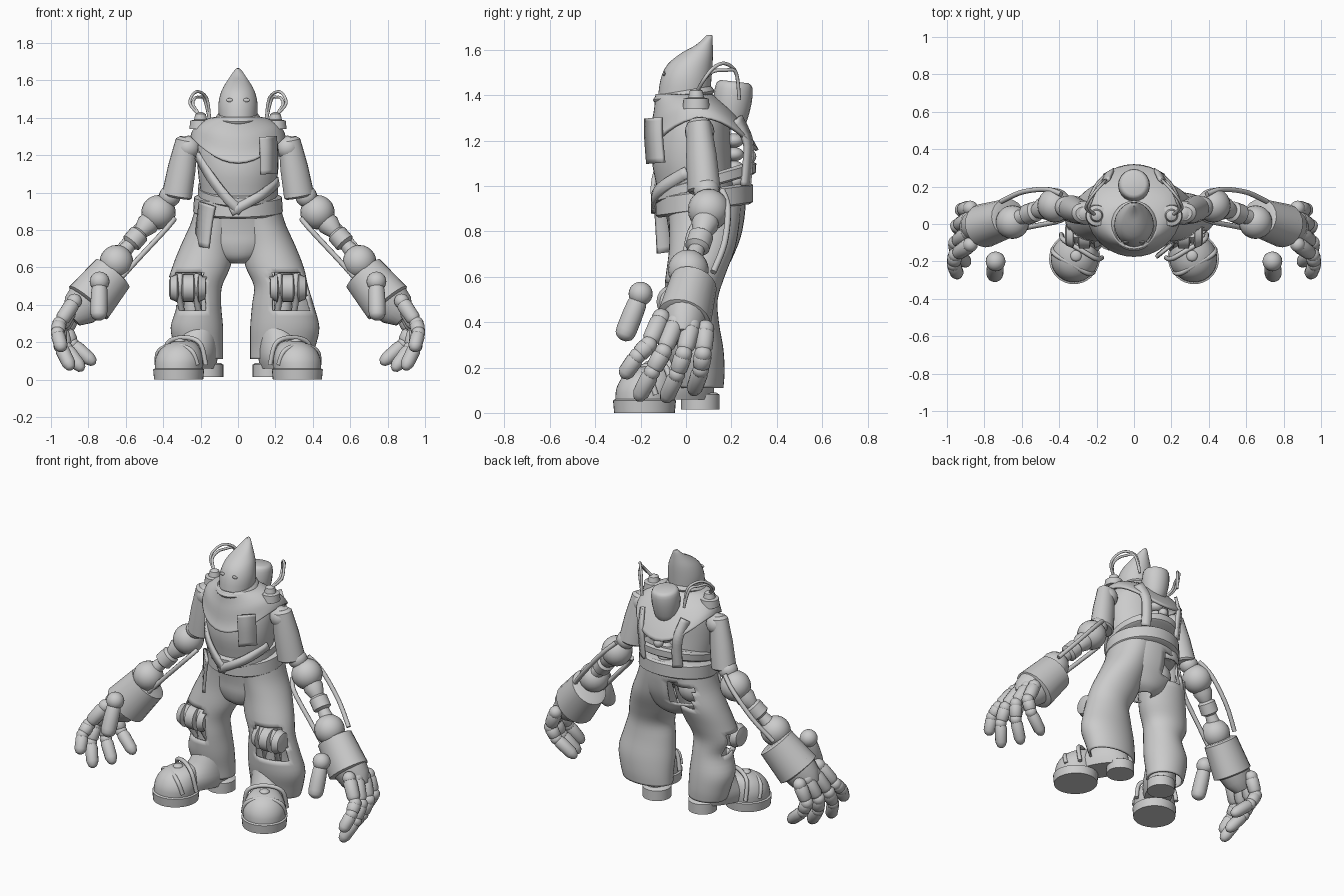
import bpy, bmesh, math
from mathutils import Vector, Matrix

if "Cube" in bpy.data.objects:
    bpy.data.objects.remove(bpy.data.objects["Cube"])

grey = bpy.data.materials.new("plain grey")
grey.use_nodes = True
grey.diffuse_color = (0.6, 0.6, 0.6, 1)
grey.node_tree.nodes["Principled BSDF"].inputs["Base Color"].default_value = (0.6, 0.6, 0.6, 1)


def finish(name, bm, thick=0, angle=40):
    bmesh.ops.recalc_face_normals(bm, faces=bm.faces)
    me = bpy.data.meshes.new(name)
    bm.to_mesh(me)
    bm.free()
    ob = bpy.data.objects.new(name, me)
    bpy.context.collection.objects.link(ob)
    me.materials.append(grey)
    if thick:
        mod = ob.modifiers.new("cloth", 'SOLIDIFY')
        mod.thickness = thick
    bpy.ops.object.select_all(action='DESELECT')
    ob.select_set(True)
    bpy.context.view_layer.objects.active = ob
    bpy.ops.object.shade_smooth_by_angle(angle=math.radians(angle))
    return ob


def spline(rows, k):
    """Catmull-Rom refinement of a list of equal-length tuples."""
    out = []
    for i in range(len(rows) - 1):
        a, b, c, d = (rows[max(i - 1, 0)], rows[i], rows[i + 1], rows[min(i + 2, len(rows) - 1)])
        for j in range(k):
            t = j / k
            out.append([q + t / 2 * (r - p + t * (2*p - 5*q + 4*r - s + t * (3*(q - r) + s - p)))
                        for p, q, r, s in zip(a, b, c, d)])
    return out + [list(rows[-1])]


def loft(name, rings, k=3, n=36, cap=True, tear=None, thick=0, mat=None):
    """Skin elliptical rings (cx, cy, cz, rx, ry, tilt, sag)."""
    bm = bmesh.new()
    rows = []
    for r in spline([tuple(r) + (0,) * (7 - len(r)) for r in rings], k):
        row = []
        for i in range(n):
            a = 2 * math.pi * i / n
            c, s = math.cos(a), math.sin(a)
            row.append(bm.verts.new((r[0] + r[3]*c, r[1] + r[4]*s, r[2] + r[5]*s + r[6]*s*s)))
        rows.append(row)
    for lo, hi in zip(rows, rows[1:]):
        for i in range(n):
            j = (i + 1) % n
            bm.faces.new((lo[i], lo[j], hi[j], hi[i]))
    if cap:
        bm.faces.new(rows[0])
        bm.faces.new(rows[-1])
    if tear:
        gone = [f for f in bm.faces if tear(f.calc_center_median())]
        bmesh.ops.delete(bm, geom=gone, context='FACES')
    if mat:
        bm.transform(mat)
    return finish(name, bm, thick)


def limb(name, a, b, profile, n=20, wide=1, k=1):
    """Turned shape from a to b; profile holds (fraction, radius)."""
    a, b = Vector(a), Vector(b)
    d = b - a
    mat = Matrix.Translation(a) @ d.to_track_quat('Z', 'Y').to_matrix().to_4x4()
    return loft(name, [(0, 0, t * d.length, r, r * wide) for t, r in profile], k, n, mat=mat)


def ball(name, c, r, scale=(1, 1, 1)):
    bm = bmesh.new()
    bmesh.ops.create_uvsphere(bm, u_segments=20, v_segments=12, radius=r)
    bmesh.ops.scale(bm, vec=scale, verts=bm.verts)
    bmesh.ops.translate(bm, vec=c, verts=bm.verts)
    return finish(name, bm)


def tube(name, pts, r):
    cu = bpy.data.curves.new(name, 'CURVE')
    cu.dimensions = '3D'
    cu.bevel_depth, cu.bevel_resolution, cu.use_fill_caps = r, 2, True
    path = spline(pts, 5)
    sp = cu.splines.new('POLY')
    sp.points.add(len(path) - 1)
    for p, q in zip(sp.points, path):
        p.co = (*q, 1)
    cu.materials.append(grey)
    ob = bpy.data.objects.new(name, cu)
    bpy.context.collection.objects.link(ob)


def ribbon(name, pts, width, thick=0.018, hub=(0, 0.06)):
    """Flat strap along pts, facing away from a vertical hub."""
    bm = bmesh.new()
    path = [Vector(p) for p in spline(pts, 4)]
    rows = []
    for i, p in enumerate(path):
        tan = path[min(i + 1, len(path) - 1)] - path[max(i - 1, 0)]
        side = tan.cross(Vector((p.x - hub[0], p.y - hub[1], 0.02))).normalized() * width / 2
        rows.append([bm.verts.new(p + side), bm.verts.new(p - side)])
    for (a, b), (c, d) in zip(rows, rows[1:]):
        bm.faces.new((a, b, d, c))
    return finish(name, bm, thick)


# Head hood with a backward-leaning point
loft("hood", [(0, -.01, 1.38, .1, .115), (0, 0, 1.47, .105, .112), (0, .018, 1.545, .088, .1, .01),
              (0, .048, 1.6, .055, .07, .015), (0, .08, 1.642, .024, .036, .02), (0, .1, 1.665, .004, .008)])
loft("hood_band", [(0, -.01, 1.385, .11, .125, .02), (0, -.01, 1.4, .122, .135, .02), (0, -.01, 1.42, .106, .12, .02)])
for s in (1, -1):
    ball("eye_hole", (s * .045, -.097, 1.495), .015, (1.2, .4, .7))

# Torso, cowl and cape
loft("torso", [(0, .06, .9, .2, .17), (0, .04, 1.0, .2, .17), (0, .025, 1.12, .215, .175),
               (0, .03, 1.25, .215, .165), (0, .04, 1.34, .18, .15), (0, .01, 1.4, .1, .11)])
loft("cowl", [(0, -.01, 1.405, .115, .125), (0, 0, 1.395, .16, .14, .02, -.03), (0, .03, 1.365, .215, .18, .02, -.06),
              (0, .06, 1.33, .245, .22, .01, -.11), (0, .072, 1.3, .255, .248, 0, -.14)], cap=False, thick=.015)

# Belts and straps
loft("upper_belt", [(0, .08, .985, .2, .215, .065), (0, .08, .995, .215, .228, .065),
                    (0, .08, 1.035, .215, .23, .065), (0, .08, 1.045, .2, .21, .065)], 1)
loft("lower_belt", [(0, .08, .89, .23, .2, .03), (0, .08, .9, .24, .215, .03),
                    (0, .08, .975, .235, .215, .03), (0, .08, .985, .215, .2, .03)], 1)
ribbon("chest_strap", [(-.225, -.02, 1.2), (-.15, -.12, 1.08), (-.06, -.153, .97), (.02, -.148, .9)], .05)
ribbon("side_strap", [(.22, 0, 1.06), (.15, -.105, 1.0), (.06, -.15, .95), (-.04, -.15, .9)], .05)
ribbon("chest_patch", [(.165, -.15, 1.3), (.17, -.15, 1.22), (.17, -.14, 1.1)], .11)
ribbon("hip_patch", [(-.17, -.1, .94), (-.185, -.09, .85), (-.2, -.08, .71)], .12)
for s in (1, -1):
    ribbon("back_strap", [(s * .16, .23, 1.3), (s * .14, .28, 1.2), (s * .13, .28, 1.1), (s * .13, .27, 1.0)], .06)

# Back tank, spine and knob
limb("back_tank", (0, .19, 1.25), (0, .215, 1.46), [(0, .04), (.15, .07), (.6, .085), (.92, .08), (1, .06)], k=3)
for z in (1.02, 1.08, 1.14, 1.2):
    ball("spine_bead", (0, .21, z), .045, (1, 1, .7))
ball("back_knob", (0, .28, 1.13), .03)

# Trouser seat and hip joint, seat torn at the rear right
rear_tear = lambda c: c.y > .12 and -.2 < c.x < -.05 and .73 < c.z < .87
loft("trouser_seat", [(0, .075, .97, .215, .18), (0, .085, .88, .225, .165), (0, .085, .79, .23, .15),
                      (0, .075, .72, .2, .135), (0, .07, .66, .13, .11), (0, .07, .63, .05, .07)],
     cap=False, thick=-.01, k=4, tear=rear_tear)
ball("hip_joint", (-.11, .07, .8), .1)

for s in (1, -1):
    p = lambda x, y, z: (s * x, y, z)
    low, w = (.25, .185) if s > 0 else (.22, .14)

    # Trouser legs with torn knees, the right one torn further round
    def torn(c):
        front = c.y < -.03 and .385 < c.z < .565 and .175 < abs(c.x) < .4
        return front or (s < 0 and ((c.x < -.32 and c.y < .08 and .4 < c.z < .55) or rear_tear(c)))
    loft("trouser_leg", [(s * .1, .08, .93, .125, .165), (s * .125, .08, .83, .13, .155), (s * .16, .07, .72, .145, .145),
                         (s * .197, .04, .6, .155, .13), (s * .23, .02, .5, .145, .12), (s * (low - .01), .025, .4, w - .02, .12),
                         (s * low, .04, .28, w, .125), (s * (low - .01), .055, .18, w - .01, .115),
                         (s * (low - .02), .06, .11, w - .02, .105)], cap=False, thick=.012, k=4, tear=torn)
    # Knee machinery
    limb("knee_axle", p(.17, -.055, .49), p(.37, -.055, .49),
         [(0, .03), (.02, .06), (.2, .075), (.24, .05), (.3, .045), (.34, .075), (.62, .075), (.66, .045),
          (.74, .05), (.78, .075), (.96, .06), (1, .03)])
    for x in (.22, .31):
        tube("knee_rod", [p(x, -.06, .56), p(x, -.09, .5), p(x, -.05, .42), p(x - .02, 0, .32)], .016)
    limb("shin", p(.25, 0, .62), p(.23, .03, .1), [(0, .06), (.3, .045), (1, .06)])

    # Boots turned outward
    foot = Matrix.Translation(p(.235, -.04, 0)) @ Matrix.Rotation(s * math.radians(30), 4, 'Z')
    at = lambda x, y, z: tuple(foot @ Vector((x, y, z)))
    loft("toe_sole", [(0, -.165, 0, .13, .135), (0, -.165, .055, .135, .14), (0, -.165, .062, .122, .128)], 1, mat=foot)
    loft("heel_sole", [(-s * .01, .125, .015, .085, .085), (-s * .01, .125, .08, .085, .085),
                       (-s * .01, .125, .09, .07, .07)], 1, mat=foot)
    loft("boot_toe", [(0, -.165, .055, .125, .13), (0, -.16, .11, .126, .128), (0, -.145, .165, .103, .11),
                      (0, -.12, .2, .06, .075), (0, -.11, .21, .01, .01)], mat=foot)
    loft("boot_body", [(0, 0, .06, .085, .18), (0, .01, .12, .1, .17), (0, .04, .2, .095, .12),
                       (0, .06, .28, .085, .09)], mat=foot)
    for y, z in ((-.2, .185), (-.11, .225)):
        tube("boot_strap", [at(-.125, y + .02, .08), at(-.1, y, z - .03), at(0, y, z),
                            at(.1, y, z - .03), at(.125, y + .02, .08)], .013)
    ball("boot_buckle", at(0, -.15, .205), .03, (1, 1, .5))

    # Shoulder stud and looping cables
    loft("shoulder_stud", [(s * .2, .045, 1.34, .06, .06), (s * .2, .045, 1.385, .055, .055),
                           (s * .2, .045, 1.39, .035, .035), (s * .2, .045, 1.42, .028, .028),
                           (s * .2, .045, 1.43, .01, .01)], 1)
    for d in (0, .015):
        tube("shoulder_cable", [p(.2, .045, 1.41), p(.255 - d, .08, 1.47), p(.245 - d, .12, 1.52 - d),
                                p(.21, .17, 1.54 - 2 * d), p(.165 + d, .22, 1.5), p(.15, .235, 1.38)], .008)

    # Upper arm and elbow
    ball("shoulder_ball", p(.265, .06, 1.24), .065)
    limb("upper_arm", p(.272, .055, 1.295), p(.328, .08, .975),
         [(0, .035), (.05, .052), (.5, .066), (.97, .072), (1, .062)], wide=1.15)
    ball("elbow_cuff", p(.365, .09, .98), .058)
    ball("elbow_ball", p(.425, .1, .895), .092)
    # Forearm bone, wrist ball and guide rods
    limb("forearm", p(.44, .1, .88), p(.65, .02, .64),
         [(0, .05), (.22, .06), (.38, .04), (.42, .055), (.62, .055), (.66, .035), (1, .05)])
    ball("wrist_ball", p(.65, .01, .63), .09)
    tube("outer_rod", [p(.39, .16, .98), p(.47, .185, .9), p(.6, .17, .75), p(.71, .12, .62)], .014)
    tube("inner_rod", [p(.34, .07, .86), p(.39, .02, .8), p(.53, -.01, .65), p(.63, -.03, .54)], .014)
    # Gauntlet and palm
    limb("gauntlet", p(.665, .035, .575), p(.805, -.01, .405), [(0, .08), (.04, .103), (.96, .118), (1, .1)], wide=1.15)
    limb("palm", p(.79, 0, .44), p(.89, -.015, .33), [(0, .1), (.6, .085), (1, .05)], wide=1.2)

    # Thumb and curled fingers
    ball("thumb_knuckle", p(.74, -.2, .525), .053)
    limb("thumb", p(.74, -.205, .51), p(.745, -.28, .32), [(0, .03), (.15, .043), (.75, .046), (.93, .036), (1, .012)], k=2)
    fingers = [((.875, -.11, .42), (.955, -.165, .3), (.965, -.215, .25), (.94, -.28, .155)),
               ((.885, -.045, .4), (.955, -.1, .27), (.95, -.15, .18), (.89, -.215, .055)),
               ((.885, .025, .385), (.945, -.01, .26), (.92, -.04, .17), (.83, -.095, .05)),
               ((.875, .085, .37), (.92, .075, .26), (.885, .065, .19), (.765, .03, .085))]
    for joints in fingers:
        pts = [p(*j) for j in joints]
        for j, (a, b) in enumerate(zip(pts, pts[1:])):
            r = .042 - .002 * j
            ball("finger_joint", a, r * .95)
            limb("finger_segment", a, b, [(0, r * .75), (.2, r), (.75, r * .95), (.93, r * .65), (1, r * .25)], 14)
